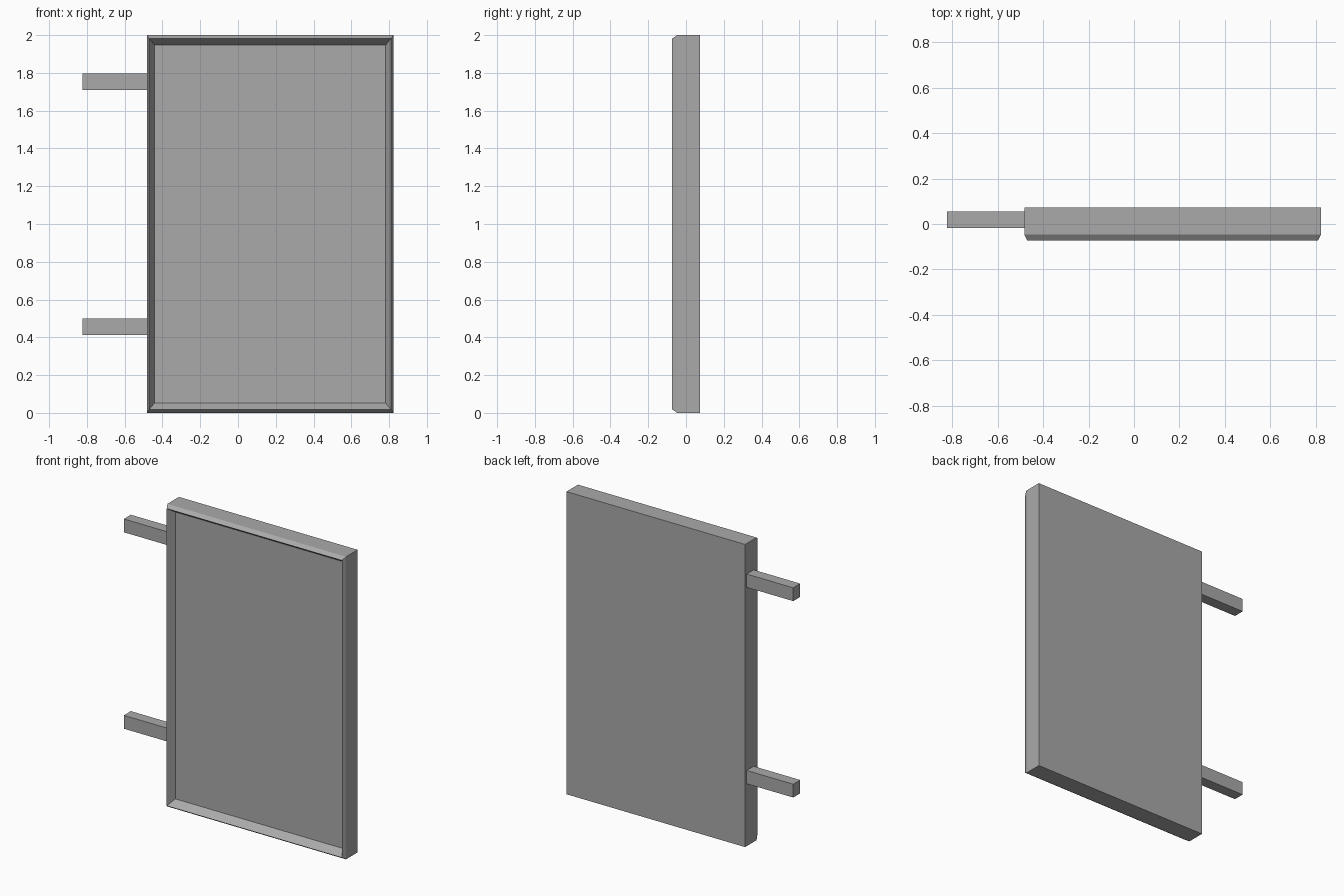
import bpy
import bmesh

if "Cube" in bpy.data.objects:
    bpy.data.objects.remove(bpy.data.objects["Cube"], do_unlink=True)

# One plain grey for everything
grey = bpy.data.materials.new("plain grey")
grey.use_nodes = True
colour = (0.4, 0.4, 0.4, 1)
grey.diffuse_color = colour
grey.node_tree.nodes["Principled BSDF"].inputs["Base Color"].default_value = colour


def add_object(name, bm):
    bmesh.ops.recalc_face_normals(bm, faces=bm.faces)
    mesh = bpy.data.meshes.new(name)
    bm.to_mesh(mesh)
    bm.free()
    mesh.materials.append(grey)
    obj = bpy.data.objects.new(name, mesh)
    bpy.context.collection.objects.link(obj)
    return obj


def panel(name, left, right, height, steps):
    """Stack of rectangular rings (inset x, inset z, y), capped at both ends."""
    bm = bmesh.new()
    rings = []
    for ix, iz, y in steps:
        corners = ((left + ix, iz), (right - ix, iz),
                   (right - ix, height - iz), (left + ix, height - iz))
        rings.append([bm.verts.new((x, y, z)) for x, z in corners])
    for a, b in zip(rings, rings[1:]):
        for i in range(4):
            j = (i + 1) % 4
            bm.faces.new((a[i], a[j], b[j], b[i]))
    bm.faces.new(rings[0])
    bm.faces.new(rings[-1])
    return add_object(name, bm)


def box(name, low, high):
    bm = bmesh.new()
    bmesh.ops.create_cube(bm, size=1)
    for v in bm.verts:
        v.co = [h if c > 0 else l for c, l, h in zip(v.co, low, high)]
    return add_object(name, bm)


# Board: back, sides, outer chamfer, sloped lip, recessed front
panel("sign_board", -0.483, 0.823, 2.0, [
    (0, 0, 0.073),
    (0, 0, -0.047),
    (0.013, 0.018, -0.073),
    (0.041, 0.052, -0.023),
])

# Two mounting arms on the right side
for name, z in (("lower_arm", 0.412), ("upper_arm", 1.71)):
    box(name, (-0.823, -0.017, z), (-0.483, 0.056, z + 0.088))
